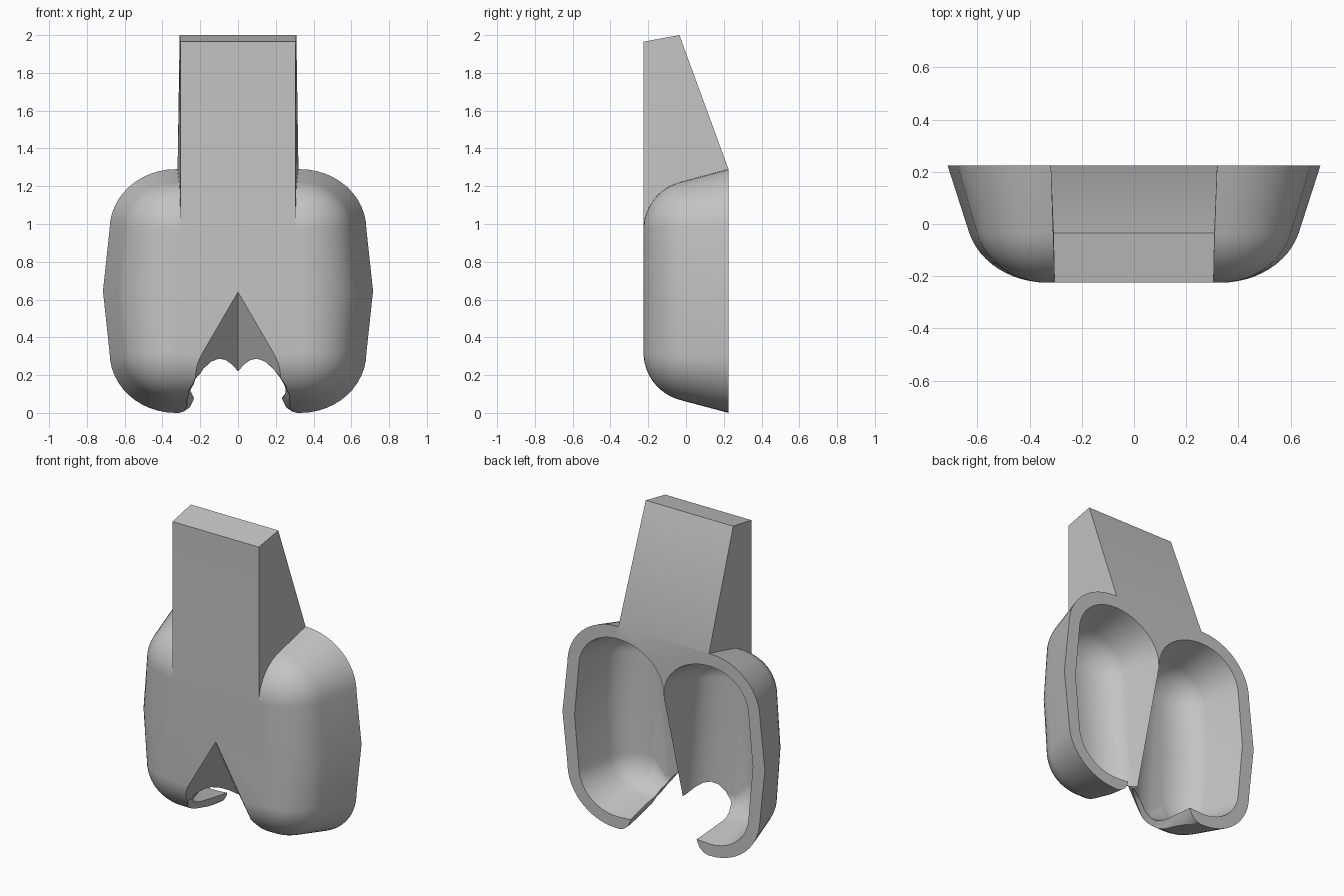
import bpy, bmesh
from math import sin, cos, pi

cube = bpy.data.objects.get("Cube")
if cube:
    bpy.data.objects.remove(cube, do_unlink=True)

grey = bpy.data.materials.new("plain_grey")
grey.use_nodes = True
GREY = (0.55, 0.55, 0.55, 1)
grey.diffuse_color = GREY
grey.node_tree.nodes["Principled BSDF"].inputs["Base Color"].default_value = GREY

BACK, FRONT = 0.225, -0.225
STEPS = 12


def make_object(name, bm):
    bmesh.ops.recalc_face_normals(bm, faces=bm.faces[:])
    mesh = bpy.data.meshes.new(name)
    bm.to_mesh(mesh)
    bm.free()
    mesh.materials.append(grey)
    ob = bpy.data.objects.new(name, mesh)
    bpy.context.collection.objects.link(ob)
    return ob


def loft(name, rings):
    """Skin a list of equal rings of points and cap both ends."""
    bm = bmesh.new()
    loops = [[bm.verts.new(p) for p in ring] for ring in rings]
    n = len(loops[0])
    for a, b in zip(loops, loops[1:]):
        for i in range(n):
            j = (i + 1) % n
            bm.faces.new((a[i], a[j], b[j], b[i]))
    bm.faces.new(loops[0])
    bm.faces.new(loops[-1])
    return make_object(name, bm)


def arc(cx, cz, rx, rz, start):
    """Quarter ellipse, counter-clockwise from the given angle."""
    return [(cx + rx * cos(start + pi / 2 * i / STEPS),
             cz + rz * sin(start + pi / 2 * i / STEPS)) for i in range(STEPS + 1)]


def combine(target, tool, operation):
    mod = target.modifiers.new("cut", 'BOOLEAN')
    mod.operation = operation
    mod.solver = 'EXACT'
    mod.object = tool
    bpy.context.view_layer.objects.active = target
    bpy.ops.object.modifier_apply(modifier=mod.name)
    bpy.data.objects.remove(tool, do_unlink=True)


def dome_steps(depth, end):
    """(y, scale) pairs: a drafted rim running tangent into a rounded front."""
    draft, centre = pi / 12, 0.035
    angles = [draft + (pi / 2 - draft) * i / STEPS for i in range(STEPS + 1)]
    return [(BACK, 1.0)] + [(centre - (depth + centre) * sin(a), max(0.8125 * cos(a), end))
                            for a in angles]


# Rounded outer body
def body_ring(y, s):
    rx, rz, side = 0.35 * s, 0.32 * s, 0.33 + 0.385 * s
    pts = arc(0.33, 0.97, rx, rz, 0) + arc(-0.33, 0.97, rx, rz, pi / 2)
    pts += [(-side, 0.645)] + arc(-0.33, 0.32, rx, rz, pi)
    pts += arc(0.33, 0.32, rx, rz, 1.5 * pi) + [(side, 0.645)]
    return [(x, y, z) for x, z in pts]


body = loft("lobed_body", [body_ring(y, s) for y, s in dome_steps(-FRONT, 0.02)])

# Tapered shaft, flush with the front of the body
profile = [(FRONT, 1.965, 0.305), (-0.035, 2.0, 0.309), (BACK, 1.29, 0.32),
           (BACK, 0.95, 0.32), (FRONT, 0.95, 0.305)]
shaft = loft("shaft", [[(k * w, y, z) for y, z, w in profile] for k in (-1, 1)])
combine(body, shaft, 'UNION')


# Pair of hollows open at the back, meeting in a ridge
def hollow_ring(y, s, side):
    def lean(pts):
        return [(x - 0.074 * (0.93 - z), z) for x, z in pts]
    ro, ri, rz = 0.27 * s, 0.3 * s, 0.245 * s
    pts = arc(0.33, 0.965, ro, rz, 0)
    pts += lean(arc(0.3, 0.965, ri, rz, pi / 2))
    pts += lean(arc(0.3, 0.22, ri, 0.14 * s, pi))
    pts += arc(0.33, 0.32, ro, rz, 1.5 * pi) + [(0.33 + 0.3 * s, 0.645)]
    return [(side * x, y, z) for x, z in pts]


for side in (-1, 1):
    steps = [(BACK + 0.05, 1.04)] + dome_steps(0.145, 0.04)
    combine(body, loft("hollow_cutter", [hollow_ring(y, s, side) for y, s in steps]),
            'DIFFERENCE')

# Sloping V groove in the lower front
bm = bmesh.new()
for p in ((0, -0.5, 1.154), (0, 0.171, -0.1), (-0.73, -0.5, -0.1), (0.73, -0.5, -0.1)):
    bm.verts.new(p)
bmesh.ops.convex_hull(bm, input=bm.verts[:])
combine(body, make_object("groove_cutter", bm), 'DIFFERENCE')

# Twin arched gap between the lower lobes, its legs flaring toward the front
half = [(0.03, 0.255), (0.065, 0.28), (0.1, 0.287), (0.14, 0.272), (0.175, 0.235),
        (0.205, 0.18), (0.225, 0.12), (0.235, 0.07), (0.255, 0.03), (0.285, 0.008),
        (0.32, -0.002), (0.32, -0.1)]
gap = [(-x, z) for x, z in reversed(half)] + [(0, 0.22)] + half


def gap_ring(y):
    flare = 2.6 * max(0, BACK - y)
    return [(x * (1 + flare * max(0, 0.29 - z)), y, z) for x, z in gap]


combine(body, loft("gap_cutter", [gap_ring(y) for y in (0.4, BACK, -0.4)]), 'DIFFERENCE')

# Smooth domes, crisp rims
bpy.ops.object.select_all(action='DESELECT')
body.select_set(True)
bpy.context.view_layer.objects.active = body
bpy.ops.object.shade_smooth_by_angle(angle=0.5)
